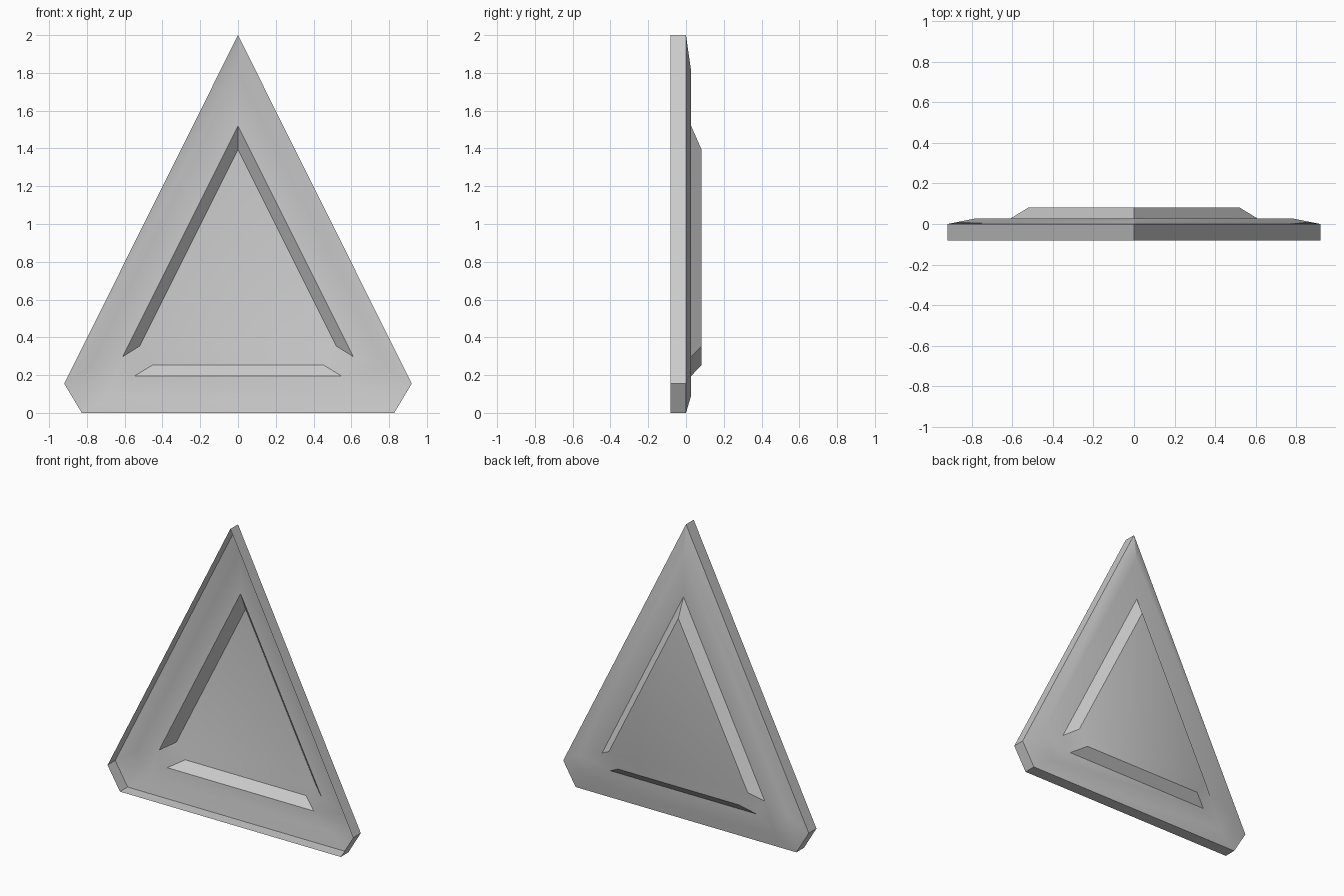
import bpy, bmesh, math

if "Cube" in bpy.data.objects:
    bpy.data.objects.remove(bpy.data.objects["Cube"])

# Right half of each outline: (y depth, apex z, side corner (x, z), bottom corner (x, z))
RINGS = [
    (-0.082, 2.00, (0.92, 0.155), (0.827, 0.0)),    # open front rim
    (0.0, 2.00, (0.92, 0.155), (0.827, 0.0)),       # end of straight wall
    (0.027, 1.81, (0.785, 0.243), (0.69, 0.09)),    # shallow outer bevel
    (0.027, 1.52, (0.61, 0.298), (0.549, 0.195)),   # flat border
    (0.082, 1.395, (0.52, 0.354), (0.453, 0.253)),  # raised centre panel
]


def ring_verts(bm, y, apex, side, bottom):
    half = [side, bottom]
    pts = [(0, apex)] + half + [(-x, z) for x, z in reversed(half)]
    return [bm.verts.new((x, y, z)) for x, z in pts]


# Open triangular shell with clipped lower corners
bm = bmesh.new()
rings = [ring_verts(bm, *r) for r in RINGS]
for a, b in zip(rings, rings[1:]):
    n = len(a)
    for i in range(n):
        j = (i + 1) % n
        bm.faces.new((a[i], b[i], b[j], a[j]))

# Back cap of the raised panel, facing +y
cap = bm.faces.new(rings[-1])
bm.normal_update()
if cap.normal.y < 0:
    cap.normal_flip()
for f in bm.faces:
    if f is not cap and f.normal.y < -1e-4:
        f.normal_flip()
bmesh.ops.recalc_face_normals(bm, faces=bm.faces[:])
bm.normal_update()
if cap.normal.y < 0:
    bmesh.ops.reverse_faces(bm, faces=bm.faces[:])

mesh = bpy.data.meshes.new("triangular_panel")
bm.to_mesh(mesh)
bm.free()
panel = bpy.data.objects.new("triangular_panel", mesh)
bpy.context.collection.objects.link(panel)

# Smooth the shallow bevels, keep steep edges crisp
bpy.context.view_layer.objects.active = panel
panel.select_set(True)
bpy.ops.object.shade_smooth_by_angle(angle=math.radians(30))
